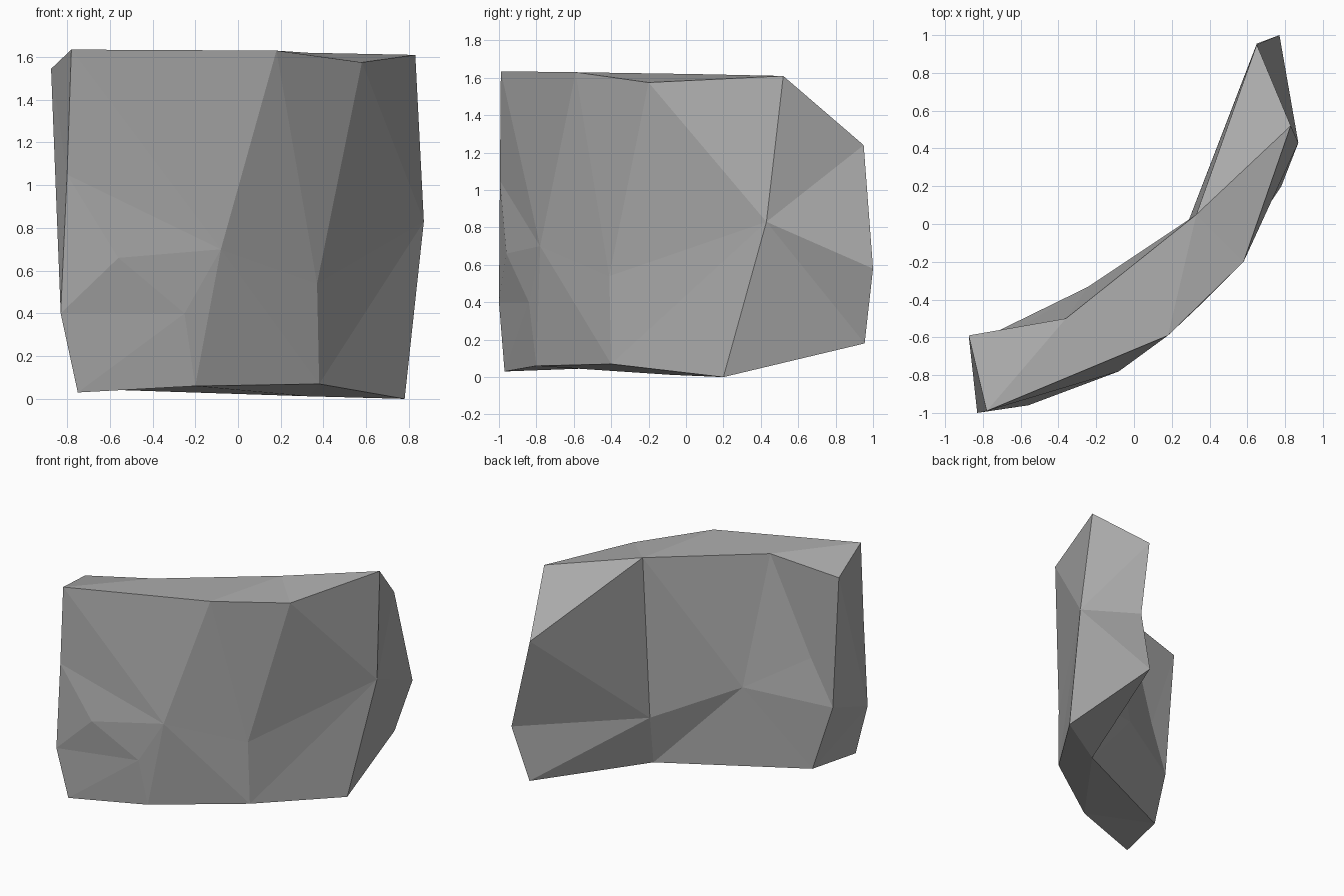
import bpy
import bmesh

if "Cube" in bpy.data.objects:
    bpy.data.objects.remove(bpy.data.objects["Cube"])

# One flat stone colour
stone = bpy.data.materials.new("stone grey")
stone.diffuse_color = (0.42, 0.42, 0.42, 1)
stone.use_nodes = True
stone.node_tree.nodes["Principled BSDF"].inputs["Base Color"].default_value = stone.diffuse_color

# Corner points of the curved slab, keyed by letter
points = {
    # top rim, convex side
    "A": (-0.78, -0.99, 1.635), "B": (0.18, -0.59, 1.63),
    "C": (0.58, -0.20, 1.575), "D": (0.83, 0.52, 1.61),
    # convex face
    "E": (-0.80, -0.995, 1.05), "F": (-0.08, -0.78, 0.70),
    "G": (0.37, -0.41, 0.54), "H": (0.87, 0.43, 0.83),
    "I": (-0.56, -0.96, 0.66), "J": (-0.25, -0.84, 0.40),
    "K": (-0.83, -1.0, 0.40),
    # bottom rim, convex side
    "L": (-0.75, -0.97, 0.03), "M": (-0.20, -0.80, 0.06),
    "N": (0.38, -0.40, 0.07), "O": (0.78, 0.20, 0.0),
    # bottom rim, hollow side
    "P": (0.33, -0.08, 0.012), "b": (-0.67, -0.565, 0.045),
    # top rim, hollow side
    "Q": (-0.875, -0.59, 1.545), "V": (-0.36, -0.50, 1.625),
    "U": (0.33, 0.05, 1.62),
    # far end
    "R": (0.65, 0.95, 1.24), "S": (0.77, 1.0, 0.58),
    "T": (0.65, 0.955, 0.18),
    # hollow face
    "W": (0.29, 0.02, 0.40), "X": (-0.244, -0.333, 0.64),
    "Y": (-0.81, -0.61, 0.53), "Z": (-0.65, -0.575, 0.88),
}

# Facets as fans: first letter is the hub, the rest is the ring around it
fans = [
    "FAEIJMNGBA",   # convex face
    "KEIJLbYQE",    # lower near end
    "HNGCDRSTON",   # far end
    "XVUWPbYZV",    # hollow face
    "UVBCDRW",      # top
    "WRSTP",        # hollow face by the far end
    "QEAVZY",       # upper near end
    "MJLbPN",       # underside
    "ONPT",         # underside by the far end
    "BGC", "BAV",   # closing facets
]

bm = bmesh.new()
verts = {name: bm.verts.new(co) for name, co in points.items()}
for hub, *ring in fans:
    for a, b in zip(ring, ring[1:]):
        bm.faces.new((verts[hub], verts[a], verts[b]))
bmesh.ops.recalc_face_normals(bm, faces=bm.faces)

mesh = bpy.data.meshes.new("curved_rock_slab")
bm.to_mesh(mesh)
bm.free()
mesh.materials.append(stone)
rock = bpy.data.objects.new("curved_rock_slab", mesh)
bpy.context.collection.objects.link(rock)
